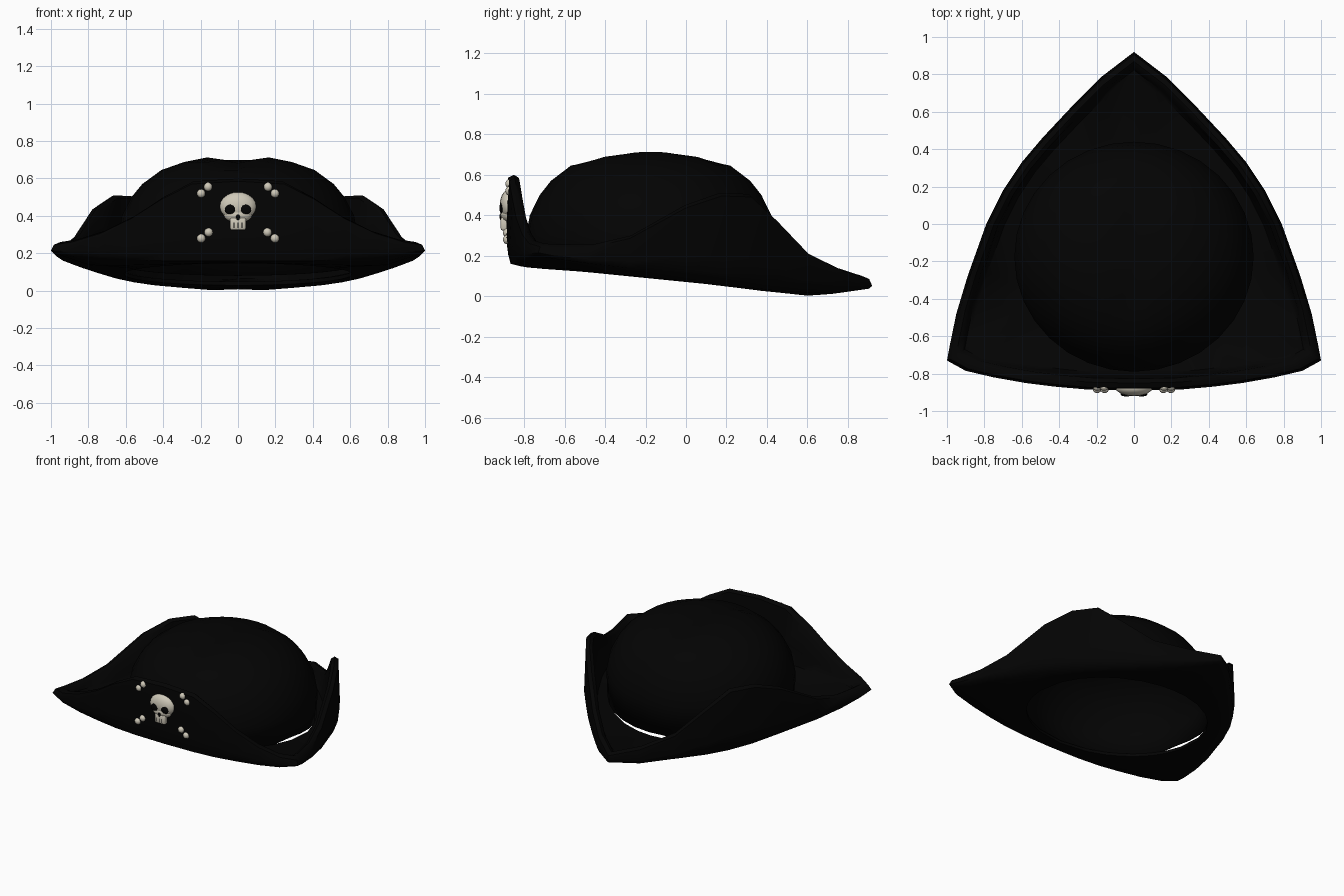
import bpy
import bmesh
import math
from mathutils import Matrix, Vector

default_cube = bpy.data.objects.get("Cube")
if default_cube:
    bpy.data.objects.remove(default_cube, do_unlink=True)


def make_material(name, colour):
    material = bpy.data.materials.new(name)
    material.use_nodes = True
    material.diffuse_color = colour
    material.node_tree.nodes["Principled BSDF"].inputs["Base Color"].default_value = colour
    return material


black_felt = make_material("black felt", (0.001, 0.001, 0.001, 1))
bone_cream = make_material("bone cream", (0.62, 0.58, 0.48, 1))


def finish(name, bm, material, angle=50):
    bmesh.ops.recalc_face_normals(bm, faces=bm.faces)
    mesh = bpy.data.meshes.new(name)
    bm.to_mesh(mesh)
    bm.free()
    mesh.materials.append(material)
    obj = bpy.data.objects.new(name, mesh)
    bpy.context.collection.objects.link(obj)
    bpy.ops.object.select_all(action="DESELECT")
    obj.select_set(True)
    bpy.context.view_layer.objects.active = obj
    bpy.ops.object.shade_smooth_by_angle(angle=math.radians(angle))
    return obj


def bridge(bm, lower, upper):
    # Quads between two closed rings of equal length
    count = len(lower)
    for i in range(count):
        j = (i + 1) % count
        bm.faces.new((lower[i], lower[j], upper[j], upper[i]))


def ellipsoid(name, centre, size, material, tilt=0):
    bm = bmesh.new()
    matrix = (Matrix.Translation(centre) @ Matrix.Rotation(tilt, 4, "Y")
              @ Matrix.Diagonal((*size, 1)))
    bmesh.ops.create_uvsphere(bm, u_segments=16, v_segments=10, radius=1, matrix=matrix)
    return finish(name, bm, material)


def block(name, centre, size, material, bevel=0):
    bm = bmesh.new()
    matrix = Matrix.Translation(centre) @ Matrix.Diagonal((*size, 1))
    bmesh.ops.create_cube(bm, size=1, matrix=matrix)
    if bevel:
        bmesh.ops.bevel(bm, geom=bm.edges[:], offset=bevel, segments=2,
                        affect="EDGES", profile=0.5)
    return finish(name, bm, material)


CROWN_Y = -0.175
CROWN_X_RADIUS, CROWN_Y_RADIUS = 0.64, 0.615


def floor_height(y):
    return 0.07 - 0.1 * y


# Brim: outline x, y, crease height, flap top height, front centre to back tip
half_outline = [
    (0, -.89, .16, .6), (.25, -.885, .16, .585), (.42, -.87, .16, .5),
    (.58, -.85, .165, .4), (.75, -.82, .17, .32), (.9, -.785, .18, .275),
    (1, -.73, .195, .26), (.985, -.65, .175, .255), (.95, -.48, .15, .255),
    (.89, -.28, .12, .3), (.79, 0, .09, .45), (.7, .18, .065, .51),
    (.6, .33, .045, .505), (.49, .46, .03, .385), (.34, .62, .02, .22),
    (.17, .79, .012, .14), (0, .92, .03, .1),
]
outline = half_outline + [(-x, y, low, top) for x, y, low, top in half_outline[-2:0:-1]]


def brim_section(x, y, low, top):
    angle = math.atan2(y - CROWN_Y, x)
    hole_x = CROWN_X_RADIUS * 0.96 * math.cos(angle)
    hole_y = CROWN_Y + CROWN_Y_RADIUS * 0.96 * math.sin(angle)
    base = floor_height(hole_y)

    def scaled(factor, z):
        return Vector((x * factor, (y + 0.1) * factor - 0.1, z))

    rise = top - low
    hole = Vector((hole_x, hole_y, base))
    # The fold is tight along the front and rounder along the sides
    crease = scaled(0.97 if y < -0.7 else 0.93, low)
    # The underside sags between the head opening and the crease
    sag = Vector((0, 0, -0.05 * (crease - hole).length))
    return [
        hole,
        hole.lerp(crease, 0.6) + sag,
        crease,
        scaled(0.985, low + 0.1 * rise),
        scaled(1, low + 0.3 * rise),
        scaled(0.985, top - 0.015),
        scaled(0.95, top),
        scaled(0.92, top - 0.015),
        scaled(0.905, low + 0.4 * rise),
        scaled(0.88, low + 0.035),
        hole + Vector((0, 0, 0.02)),
    ]


bm = bmesh.new()
sections = [brim_section(*point) for point in outline]
rings = [[bm.verts.new(co) for co in row] for row in zip(*sections)]
for k, ring in enumerate(rings):
    bridge(bm, ring, rings[(k + 1) % len(rings)])
finish("turned_up_brim", bm, black_felt)

# Crown: open dome, dented along the top, lifted off the brim at sides and back
crown_profile = [(.99, None), (1, .3), (.97, .4), (.89, .5), (.8, .57),
                 (.64, .645), (.45, .688), (.26, .712), (.1, .716)]
SEGMENTS = 32
bm = bmesh.new()
rings = []
for radius, height in crown_profile:
    ring = []
    for i in range(SEGMENTS):
        angle = math.tau * i / SEGMENTS
        x = radius * CROWN_X_RADIUS * math.cos(angle)
        y = CROWN_Y + radius * CROWN_Y_RADIUS * math.sin(angle)
        if height is None:
            lift = 0.043 * min(1, max(0, 3 * math.sin(angle) + 1.5))
            z = floor_height(y) + 0.01 + lift
        else:
            z = height
        if radius < 0.5:
            z -= 0.03 * max(0, 1 - abs(x) / 0.16)
        ring.append(bm.verts.new((x, y, z)))
    rings.append(ring)
for lower, upper in zip(rings, rings[1:]):
    bridge(bm, lower, upper)
bm.faces.new(rings[-1])
crown = finish("crown", bm, black_felt)
shell = crown.modifiers.new("felt thickness", "SOLIDIFY")
shell.thickness = 0.012
shell.offset = -1

# Skull emblem on the front flap
ellipsoid("skull_cranium", (0, -.875, .45), (.1, .045, .077), bone_cream)
ellipsoid("skull_cheeks", (0, -.877, .405), (.078, .041, .042), bone_cream)
block("skull_jaw", (0, -.893, .357), (.085, .045, .066), bone_cream, bevel=.01)
ellipsoid("nose_socket", (0, -.917, .393), (.01, .004, .016), black_felt)
for i in (-1, 0, 1):
    block("tooth_gap", (i * .021, -.9155, .35), (.005, .003, .03), black_felt)
for side, label in ((1, "left"), (-1, "right")):
    ellipsoid(label + "_eye_socket", (side * .041, -.913, .435),
              (.031, .009, .025), black_felt, tilt=side * .4)
    # Knobs at the ends of the crossed bones
    for x, y, z in ((.16, -.872, .555), (.197, -.872, .52),
                    (.157, -.884, .312), (.197, -.884, .28)):
        ellipsoid(label + "_bone_knob", (side * x, y, z), (.023, .02, .023), bone_cream)
